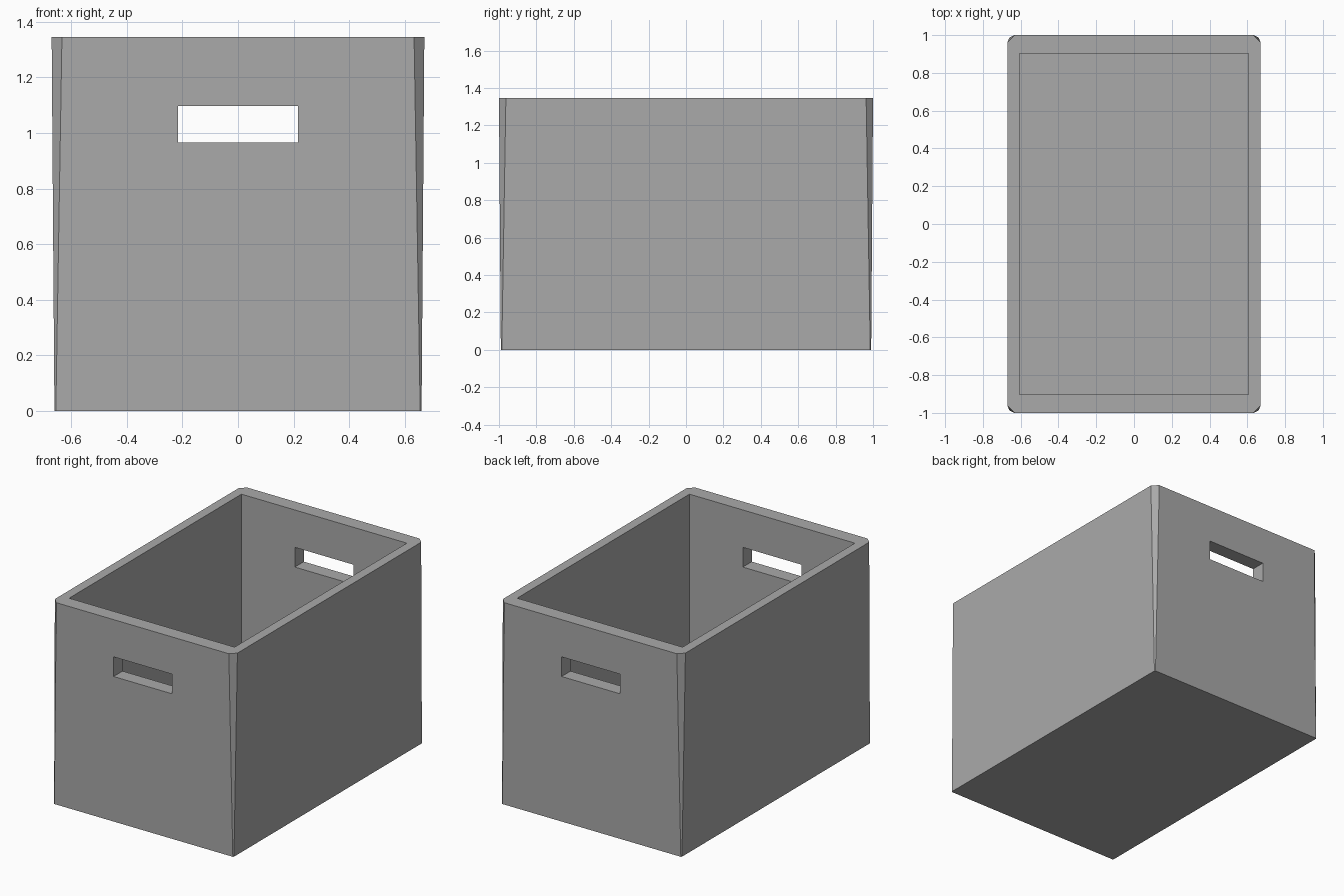
import bpy
import bmesh

HEIGHT = 1.345
FLOOR = 0.06

old = bpy.data.objects.get("Cube")
if old:
    bpy.data.objects.remove(old, do_unlink=True)

# Single plain grey
grey = bpy.data.materials.new("plain grey")
grey.use_nodes = True
colour = (0.4, 0.4, 0.4, 1)
grey.diffuse_color = colour
grey.node_tree.nodes["Principled BSDF"].inputs["Base Color"].default_value = colour


def ring(bm, hx, hy, z, c):
    """Rectangle with corners chamfered by c, counter-clockwise."""
    pts = [(hx, hy - c), (hx - c, hy), (c - hx, hy), (-hx, hy - c),
           (-hx, c - hy), (c - hx, -hy), (hx - c, -hy), (hx, c - hy)]
    return [bm.verts.new((x, y, z)) for x, y in pts]


def new_object(name, bm):
    bmesh.ops.recalc_face_normals(bm, faces=bm.faces)
    mesh = bpy.data.meshes.new(name)
    bm.to_mesh(mesh)
    bm.free()
    mesh.materials.append(grey)
    obj = bpy.data.objects.new(name, mesh)
    bpy.context.collection.objects.link(obj)
    return obj


def block(name, hx, hy, z0, z1):
    bm = bmesh.new()
    bmesh.ops.create_cube(bm, size=1)
    bmesh.ops.scale(bm, vec=(2 * hx, 2 * hy, z1 - z0), verts=bm.verts)
    bmesh.ops.translate(bm, vec=(0, 0, (z0 + z1) / 2), verts=bm.verts)
    return new_object(name, bm)


# Outer shell: flares slightly, corner chamfers widen towards the rim
bm = bmesh.new()
low = ring(bm, 0.66, 0.99, 0, 0.005)
high = ring(bm, 0.67, 1.0, HEIGHT, 0.037)
bm.faces.new(low[::-1])
bm.faces.new(high)
for i in range(len(low)):
    j = (i + 1) % len(low)
    bm.faces.new((low[i], low[j], high[j], high[i]))
box = new_object("storage_box", bm)

# Hollow interior, and handle slots through both end walls
cutters = [block("interior_cutter", 0.607, 0.903, FLOOR, HEIGHT + 0.2),
           block("handle_slot_cutter", 0.215, 1.2, 0.966, 1.097)]
bpy.context.view_layer.objects.active = box
for cutter in cutters:
    cut = box.modifiers.new(cutter.name, "BOOLEAN")
    cut.operation = "DIFFERENCE"
    cut.solver = "EXACT"
    cut.object = cutter
    bpy.ops.object.modifier_apply(modifier=cut.name)
for cutter in cutters:
    bpy.data.objects.remove(cutter, do_unlink=True)
